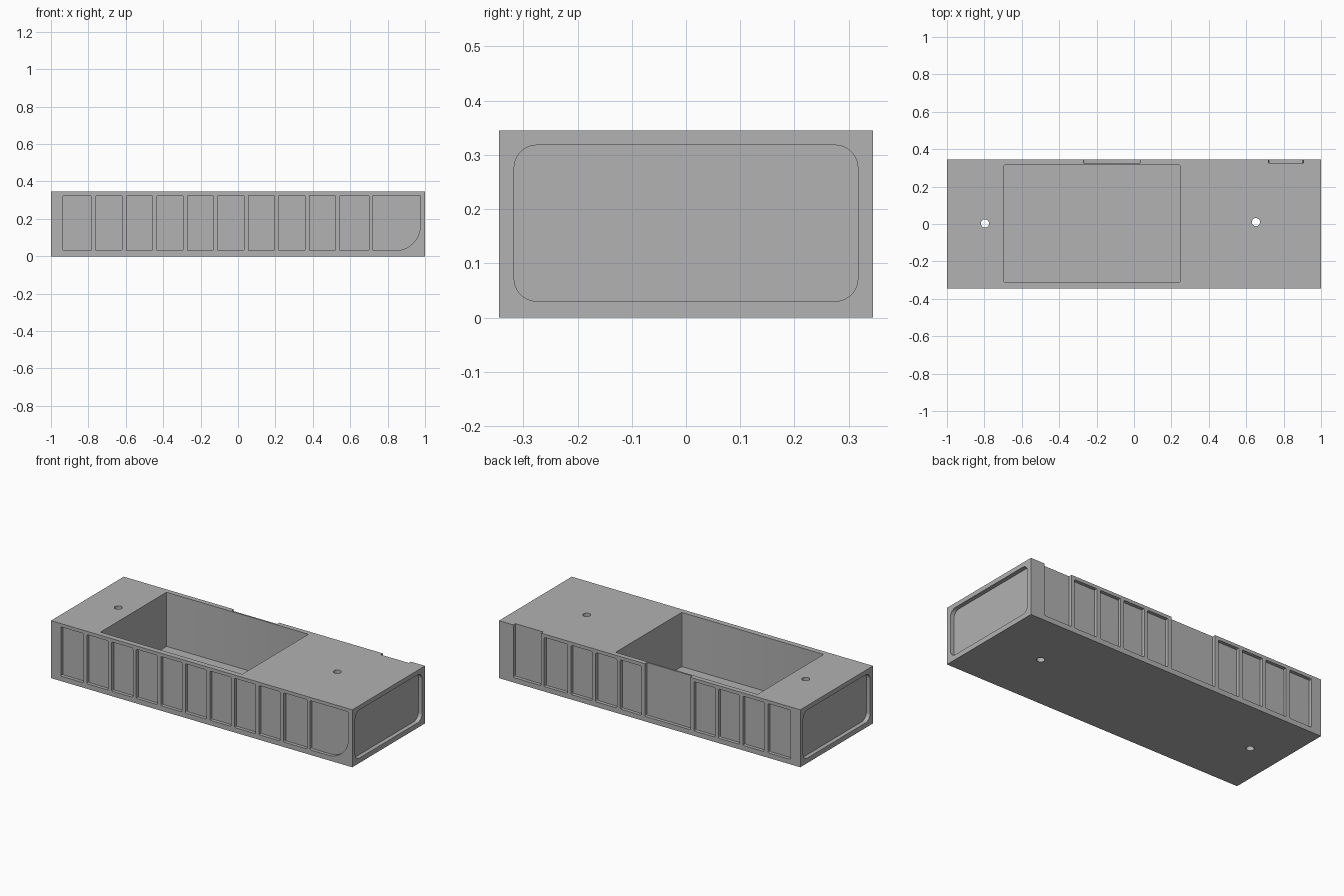
import bpy, bmesh, math

cube = bpy.data.objects.get("Cube")
if cube:
    bpy.data.objects.remove(cube, do_unlink=True)

LENGTH, DEPTH, HEIGHT = 2.0, 0.69, 0.345
HX, HY = LENGTH / 2, DEPTH / 2
RECESS, END_RECESS, OUT = 0.02, 0.025, 0.05
LOW, HIGH = 0.03, 0.325

grey = bpy.data.materials.new("grey")
grey.use_nodes = True
colour = (0.445, 0.445, 0.445, 1)
grey.diffuse_color = colour
grey.node_tree.nodes["Principled BSDF"].inputs["Base Color"].default_value = colour


def rounded_rect(u0, u1, v0, v1, radii, steps=10):
    """Outline; radii run from lower left anticlockwise."""
    corners = [(u0, v0, 1, 1), (u1, v0, -1, 1), (u1, v1, -1, -1), (u0, v1, 1, -1)]
    points = []
    for i, ((u, v, su, sv), r) in enumerate(zip(corners, radii)):
        for k in range(steps + 1):
            a = math.pi + (i + k / steps) * math.pi / 2
            points.append((u + su * r + r * math.cos(a), v + sv * r + r * math.sin(a)))
    return points


def prism(bm, outline, axis, start, end):
    """Extrude an outline along x, y or z."""
    place = {"x": lambda u, v, d: (d, u, v),
             "y": lambda u, v, d: (u, d, v),
             "z": lambda u, v, d: (u, v, d)}[axis]
    rings = [[bm.verts.new(place(u, v, d)) for u, v in outline] for d in (start, end)]
    bm.faces.new(rings[0])
    bm.faces.new(rings[1])
    n = len(outline)
    for i in range(n):
        j = (i + 1) % n
        bm.faces.new((rings[0][i], rings[0][j], rings[1][j], rings[1][i]))


def make_object(name, bm):
    bmesh.ops.recalc_face_normals(bm, faces=bm.faces)
    mesh = bpy.data.meshes.new(name)
    bm.to_mesh(mesh)
    bm.free()
    mesh.materials.append(grey)
    obj = bpy.data.objects.new(name, mesh)
    bpy.context.collection.objects.link(obj)
    return obj


# Solid block
bm = bmesh.new()
prism(bm, [(-HX, -HY), (HX, -HY), (HX, HY), (-HX, HY)], "z", 0, HEIGHT)
body = make_object("body", bm)

cut = bmesh.new()
small = [0.006] * 4

# Ten regular side panels
panels = [(-0.935, -0.785), (-0.76, -0.62)]
panels += [(-0.597 + 0.163 * i, -0.457 + 0.163 * i) for i in range(7)]
panels += [(0.545, 0.70)]
for i, (a, b) in enumerate(panels):
    outline = rounded_rect(a, b, LOW, HIGH, small, 3)
    prism(cut, outline, "y", -HY - OUT, -HY + RECESS)
    if i not in (4, 5):
        prism(cut, outline, "y", HY - RECESS, HY + OUT)

# Front end panel with one big rounded corner
prism(cut, rounded_rect(0.72, 0.975, LOW, HIGH, [0.006, 0.135, 0.006, 0.006]),
      "y", -HY - OUT, -HY + RECESS)

# Back notches that run out through the top
for a, b in ((-0.27, 0.032), (0.72, 0.905)):
    prism(cut, rounded_rect(a, b, LOW, HEIGHT + OUT, small, 3), "y", HY - RECESS, HY + OUT)

# Rounded recess in each end
end_outline = rounded_rect(-0.317, 0.317, LOW, 0.318, [0.042] * 4)
for side in (-1, 1):
    prism(cut, end_outline, "x", side * (HX - END_RECESS), side * (HX + OUT))

# Deep top pocket
prism(cut, rounded_rect(-0.695, 0.247, -0.312, 0.315, small, 3), "z", 0.02, HEIGHT + OUT)

# Screw holes right through
for x, y in ((-0.797, 0.003), (0.652, 0.01)):
    r = 0.022
    prism(cut, rounded_rect(x - r, x + r, y - r, y + r, [r * 0.999] * 4, 6), "z", -OUT, HEIGHT + OUT)

cutter = make_object("recess_cutter", cut)
cutter.hide_render = True

# Carve the block, then drop the cutter
mod = body.modifiers.new("recesses", "BOOLEAN")
mod.operation = "DIFFERENCE"
mod.solver = "EXACT"
mod.object = cutter
bpy.ops.object.select_all(action="DESELECT")
bpy.context.view_layer.objects.active = body
body.select_set(True)
bpy.ops.object.modifier_apply(modifier=mod.name)
bpy.data.objects.remove(cutter, do_unlink=True)
bpy.ops.object.shade_smooth_by_angle(angle=math.radians(30))
